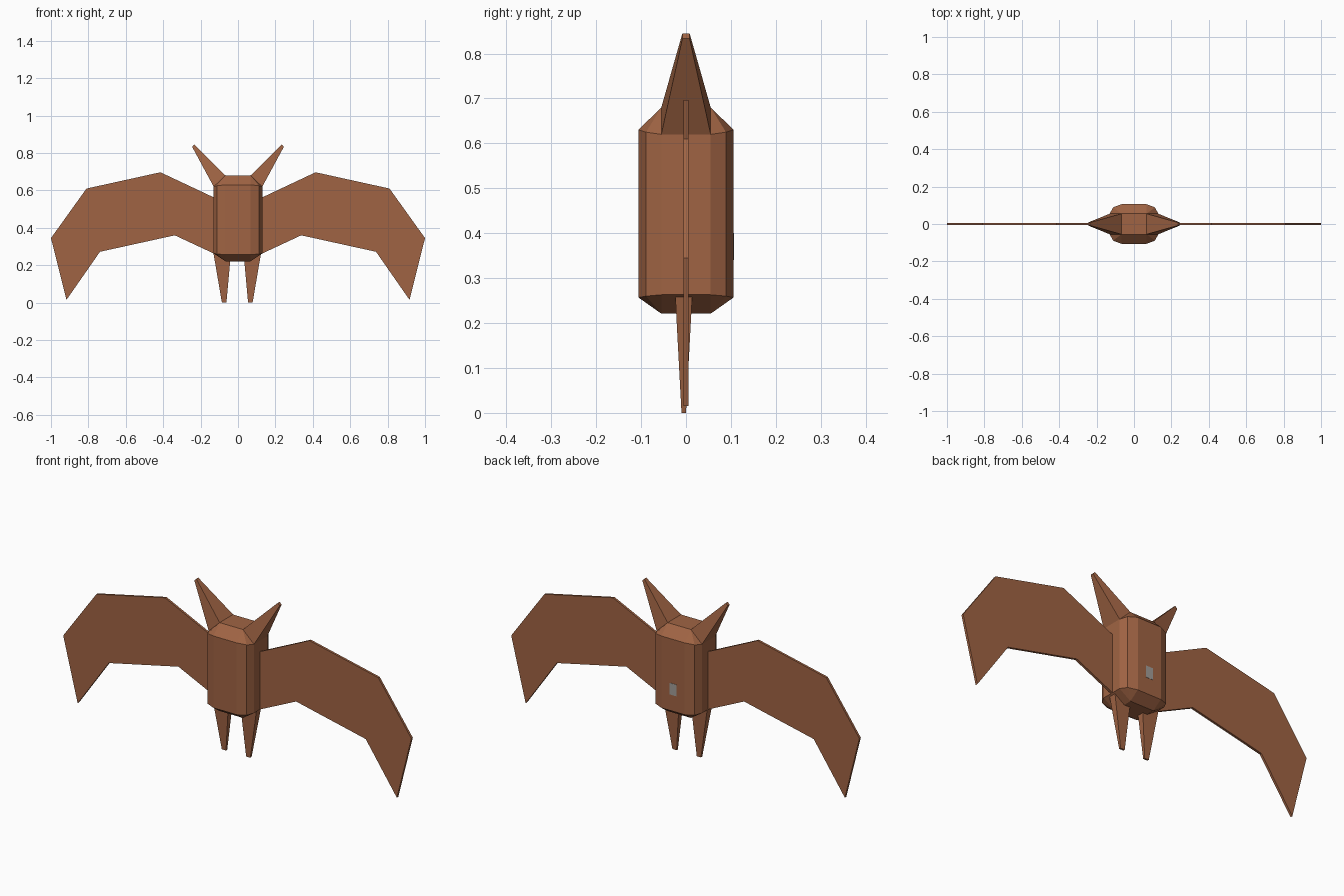
import bpy, bmesh

if "Cube" in bpy.data.objects:
    bpy.data.objects.remove(bpy.data.objects["Cube"])


def material(name, rgb):
    m = bpy.data.materials.new(name)
    m.diffuse_color = (*rgb, 1)
    m.use_nodes = True
    m.node_tree.nodes["Principled BSDF"].inputs["Base Color"].default_value = m.diffuse_color
    return m


BROWN = material("brown", (0.352, 0.127, 0.057))
GREY = material("grey", (0.36, 0.34, 0.32))


def finish(name, bm, mat, mirror=False):
    bmesh.ops.recalc_face_normals(bm, faces=bm.faces)
    me = bpy.data.meshes.new(name)
    bm.to_mesh(me)
    bm.free()
    me.materials.append(mat)
    ob = bpy.data.objects.new(name, me)
    bpy.context.collection.objects.link(ob)
    if mirror:
        mod = ob.modifiers.new("mirror", 'MIRROR')
        mod.use_mirror_merge = False
    return ob


def hull(name, points, mat, mirror=False):
    """Convex solid around the points, with flat faces merged."""
    bm = bmesh.new()
    for p in points:
        bm.verts.new(p)
    bmesh.ops.convex_hull(bm, input=bm.verts[:])
    bmesh.ops.dissolve_limit(bm, angle_limit=0.02, verts=bm.verts[:], edges=bm.edges[:])
    return finish(name, bm, mat, mirror)


def box_points(x0, x1, y0, y1, z):
    return [(x, y, z) for x in (x0, x1) for y in (y0, y1)]


# Body: twelve-sided block with chamfered top and bottom
body = []
for sx in (-1, 1):
    for sy in (-1, 1):
        for x, y, zb, zt in ((0.13, 0.055, 0.263, 0.62),
                             (0.112, 0.089, 0.26, 0.625),
                             (0.067, 0.106, 0.257, 0.63),
                             (0.067, 0.055, 0.221, 0.68)):
            body += [(sx * x, sy * y, zb), (sx * x, sy * y, zt)]
hull("body", body, BROWN)

# Ears: the side chamfer of the head drawn out to a small tip
ear = []
for s in (-1, 1):
    ear += [(0.067, s * 0.055, 0.68), (0.13, s * 0.055, 0.62),
            (0.234, s * 0.008, 0.845), (0.245, s * 0.008, 0.833)]
hull("ears", ear, BROWN, True)

# Legs: tapering spikes under the body
leg = box_points(0.034, 0.127, -0.019, 0.019, 0.263)
leg += box_points(0.058, 0.082, -0.005, 0.005, 0.0)
legs = hull("legs", leg, BROWN, True)
legs.location = (-0.004, -0.005, 0)

# Wings: thin flat outlines
outline = [(0.10, 0.55), (0.13, 0.563), (0.415, 0.697), (0.81, 0.61), (1.0, 0.345),
           (0.917, 0.015), (0.738, 0.272), (0.338, 0.36), (0.13, 0.263), (0.10, 0.25 + 0.013)]
bm = bmesh.new()
face = bm.faces.new([bm.verts.new((x, -0.006, z)) for x, z in outline])
ext = bmesh.ops.extrude_face_region(bm, geom=[face])
bmesh.ops.translate(bm, vec=(0, 0.012, 0),
                    verts=[v for v in ext["geom"] if isinstance(v, bmesh.types.BMVert)])
finish("wings", bm, BROWN, True)

# Small worn patch on the back
hull("back_patch", box_points(-0.02, 0.02, 0.104, 0.107, 0.34)
     + box_points(-0.02, 0.02, 0.104, 0.107, 0.40), GREY)
